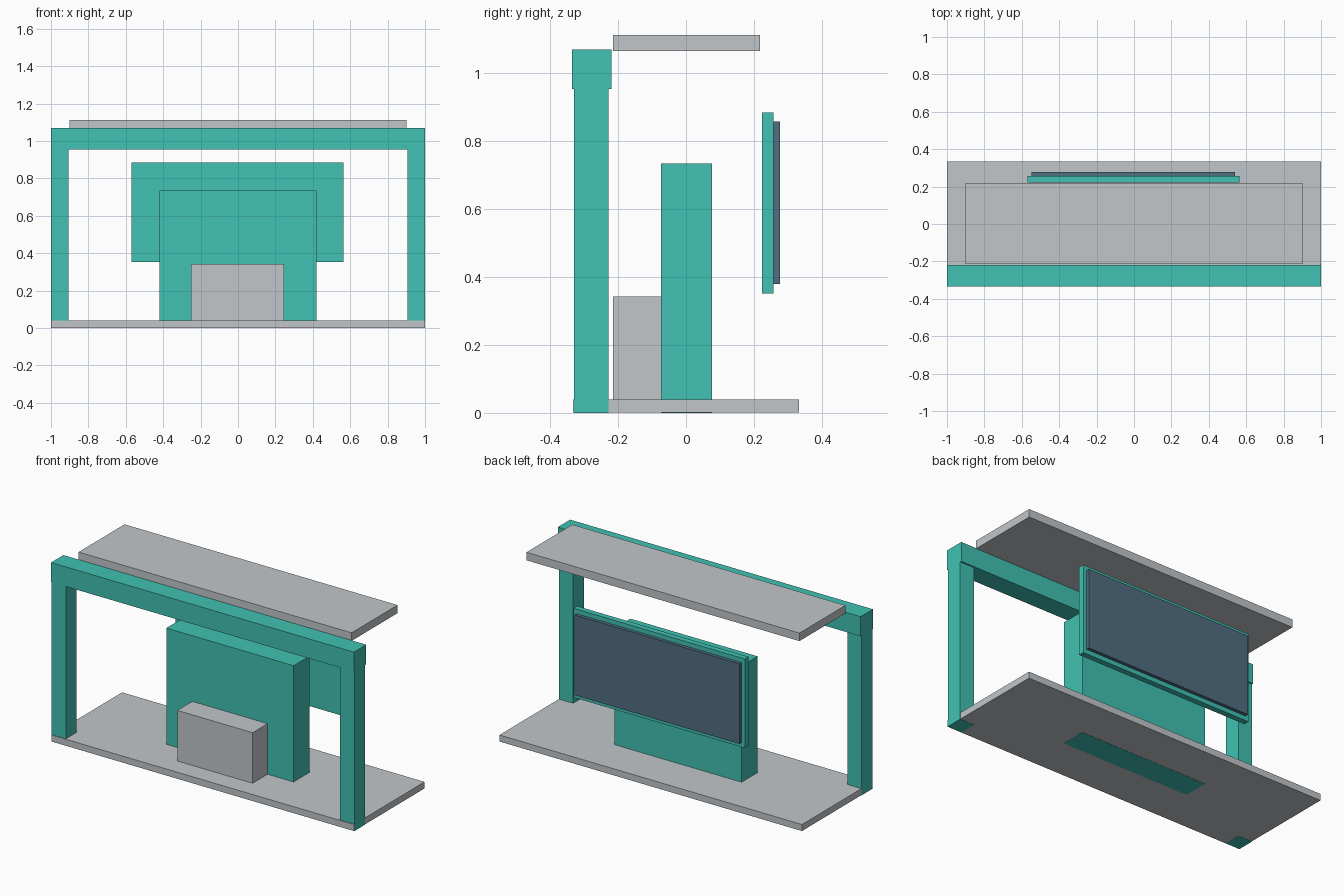
import bpy

if "Cube" in bpy.data.objects:
    bpy.data.objects.remove(bpy.data.objects["Cube"])


def material(name, colour):
    m = bpy.data.materials.new(name)
    m.diffuse_color = (*colour, 1)
    m.use_nodes = True
    m.node_tree.nodes["Principled BSDF"].inputs["Base Color"].default_value = m.diffuse_color
    return m


TEAL = material("teal", (0.053, 0.535, 0.448))
GREY = material("light grey", (0.54, 0.565, 0.584))
SLATE = material("dark slate", (0.08, 0.156, 0.215))


def box(name, x, y, z, mat):
    """Box spanning the given (min, max) ranges."""
    spans = (x, y, z)
    lo = [s[0] for s in spans]
    hi = [s[1] for s in spans]
    bpy.ops.mesh.primitive_cube_add(size=1)
    ob = bpy.context.object
    ob.name = name
    for v in ob.data.vertices:
        v.co = [lo[i] if v.co[i] < 0 else hi[i] for i in range(3)]
    ob.data.materials.append(mat)
    return ob


# Floor slab, a hair inside the posts and block that pass through it
box("base", (-0.999, 0.999), (-0.333, 0.333), (0.001, 0.04), GREY)

# Front portal: two posts and a beam
for side, x in (("left", (-1, -0.907)), ("right", (0.905, 1))):
    box(side + "_post", x, (-0.329, -0.228), (0, 0.953), TEAL)
box("front_beam", (-1, 1), (-0.335, -0.219), (0.953, 1.07), TEAL)

# Floating canopy behind the beam
box("canopy", (-0.902, 0.901), (-0.215, 0.218), (1.065, 1.113), GREY)

# Central block with a small step in front
box("central_block", (-0.421, 0.419), (-0.074, 0.077), (0, 0.734), TEAL)
box("front_step", (-0.25, 0.247), (-0.215, -0.074), (0.04, 0.342), GREY)

# Rear display panel and its screen
box("display_frame", (-0.569, 0.563), (0.223, 0.257), (0.352, 0.884), TEAL)
box("display_screen", (-0.548, 0.541), (0.257, 0.277), (0.379, 0.857), SLATE)
